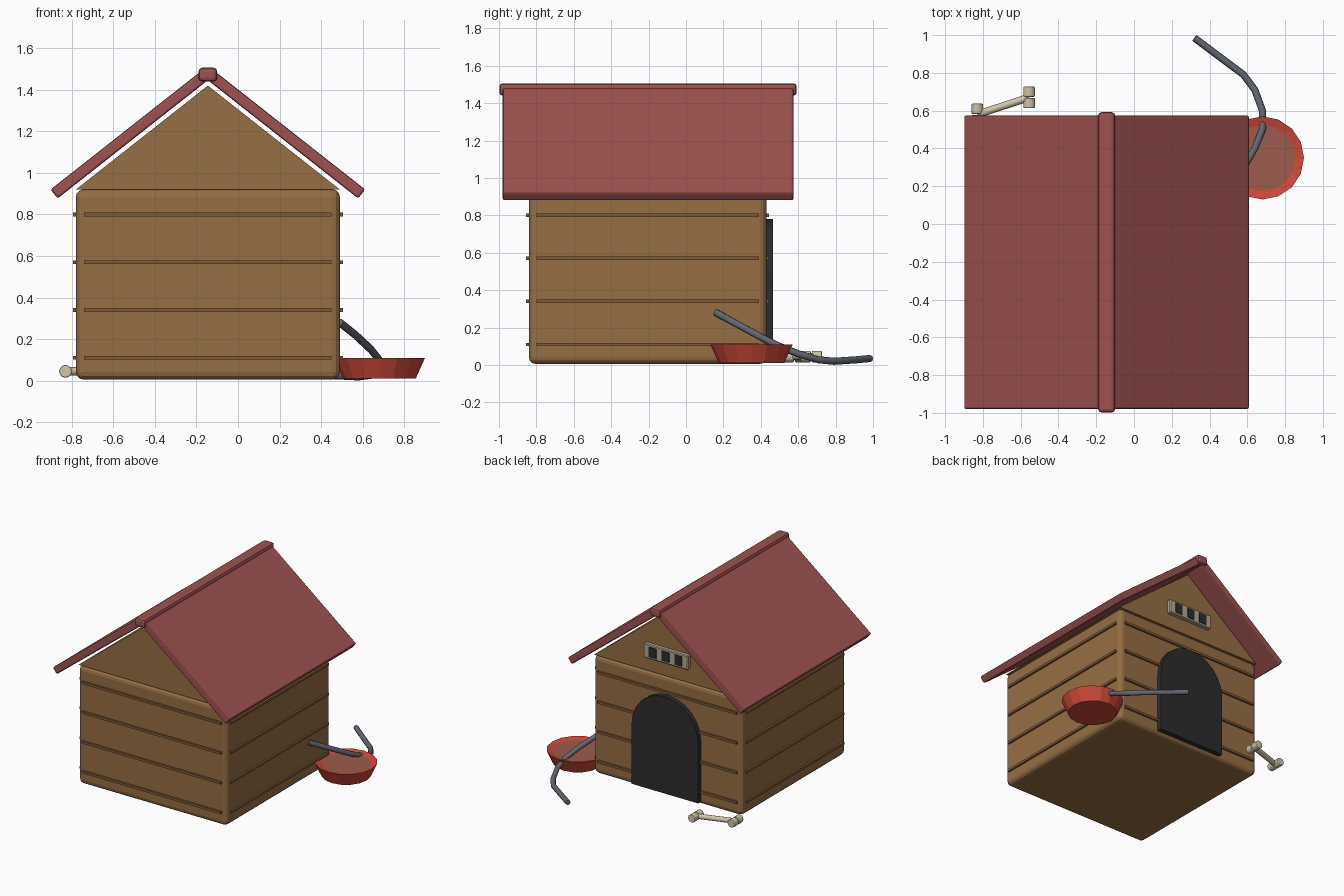
import bpy, bmesh, math
from mathutils import Vector

if "Cube" in bpy.data.objects:
    bpy.data.objects.remove(bpy.data.objects["Cube"])

CX, CY = -0.145, -0.205          # centre of the house
HALF = 0.635                     # half width of the house


def material(name, rgb):
    lin = [((c / 255 + 0.055) / 1.055) ** 2.4 for c in rgb]
    m = bpy.data.materials.new(name)
    m.diffuse_color = (*lin, 1)
    m.use_nodes = True
    m.node_tree.nodes["Principled BSDF"].inputs["Base Color"].default_value = m.diffuse_color
    return m


WOOD = material("brown_wood", (150, 110, 67))
GROOVE = material("dark_wood", (128, 92, 56))
ROOF = material("roof_red", (158, 82, 80))
BOWL = material("bowl_red", (205, 72, 57))
FOOD = material("food_brown", (155, 92, 76))
DARK = material("near_black", (44, 44, 45))
BONE = material("bone_cream", (208, 198, 168))
PLATE = material("plate_cream", (178, 170, 146))
STEEL = material("blue_grey", (98, 103, 114))


def finish(name, bm, mat, bevel=0, segments=2):
    bmesh.ops.recalc_face_normals(bm, faces=bm.faces)
    mesh = bpy.data.meshes.new(name)
    bm.to_mesh(mesh)
    bm.free()
    mesh.materials.append(mat)
    ob = bpy.data.objects.new(name, mesh)
    bpy.context.collection.objects.link(ob)
    if bevel:
        mod = ob.modifiers.new("bevel", 'BEVEL')
        mod.width, mod.segments = bevel, segments
    return ob


def box(name, centre, size, mat, bevel=0, segments=2):
    bm = bmesh.new()
    bmesh.ops.create_cube(bm, size=1)
    for v in bm.verts:
        v.co = Vector(a * b + c for a, b, c in zip(v.co, size, centre))
    return finish(name, bm, mat, bevel, segments)


def prism(name, profile, y0, y1, mat, bevel=0):
    """Extrude an x-z profile along y."""
    bm = bmesh.new()
    face = bm.faces.new([bm.verts.new((x, y0, z)) for x, z in profile])
    new = bmesh.ops.extrude_face_region(bm, geom=[face])["geom"]
    verts = [g for g in new if isinstance(g, bmesh.types.BMVert)]
    bmesh.ops.translate(bm, verts=verts, vec=(0, y1 - y0, 0))
    return finish(name, bm, mat, bevel)


def tube(name, points, radius, mat, sides=4):
    cu = bpy.data.curves.new(name, 'CURVE')
    cu.dimensions = '3D'
    cu.bevel_depth, cu.bevel_resolution, cu.use_fill_caps = radius, sides // 2 - 1, True
    sp = cu.splines.new('POLY')
    sp.points.add(len(points) - 1)
    for p, co in zip(sp.points, points):
        p.co = (*co, 1)
    cu.materials.append(mat)
    ob = bpy.data.objects.new(name, cu)
    bpy.context.collection.objects.link(ob)
    return ob


# House body and gable
box("house_body", (CX, CY, 0.463), (2 * HALF, 2 * HALF, 0.914), WOOD, 0.035, 3)
prism("gable", [(CX - HALF, 0.92), (CX + HALF, 0.92), (CX, 1.42)],
      CY - HALF + 0.005, CY + HALF - 0.005, WOOD)

# Plank strips on all four walls
for row, z in enumerate((0.11, 0.34, 0.57, 0.80)):
    for side, tag in ((-1, "a"), (1, "b")):
        box(f"plank_strip_x_{row}{tag}", (CX, CY + side * HALF, z), (1.19, 0.03, 0.018), GROOVE)
        box(f"plank_strip_y_{row}{tag}", (CX + side * HALF, CY, z), (0.03, 1.19, 0.018), GROOVE)

# Roof slabs and ridge cap
for side, tag in ((-1, "left"), (1, "right")):
    half_profile = [(0.04, 1.484), (0.757, 0.92), (0.723, 0.877), (0.006, 1.441)]
    prism("roof_" + tag, [(CX + side * x, z) for x, z in half_profile],
          -0.98, 0.575, ROOF, 0.01)
box("roof_ridge", (CX, -0.203, 1.473), (0.09, 1.59, 0.066), ROOF, 0.018)

# Arched doorway on the back wall
r, spring = 0.285, 0.495
arch = [(CX + r * math.cos(math.pi * i / 12), spring + r * math.sin(math.pi * i / 12))
        for i in range(13)]
prism("doorway", [(CX + r, 0.03)] + arch + [(CX - r, 0.03)], 0.42, 0.465, DARK)

# Plate with three dark panels above the doorway
yw = CY + HALF
box("gable_plate", (CX, yw + 0.005, 1.085), (0.38, 0.04, 0.11), PLATE, 0.006, 1)
for i in (-1, 0, 1):
    box(f"plate_panel_{i + 2}", (CX + i * 0.11, yw + 0.027, 1.085), (0.062, 0.008, 0.076), DARK)

# Feeding bowl: lathed profile with a sunken food disc
bm = bmesh.new()
N = 16
rings = []
for rad, z in ((0.175, 0.01), (0.22, 0.11), (0.175, 0.098)):
    rings.append([bm.verts.new((0.68 + rad * math.cos(2 * math.pi * i / N),
                                0.35 + rad * math.sin(2 * math.pi * i / N), z)) for i in range(N)])
for low, high in zip(rings, rings[1:]):
    for i in range(N):
        j = (i + 1) % N
        bm.faces.new((low[i], low[j], high[j], high[i]))
bm.faces.new(rings[0])
top = bm.faces.new(rings[-1])
top.material_index = 1
bowl = finish("bowl", bm, BOWL)
bowl.data.materials.append(FOOD)

# Leash trailing through the bowl
tube("leash", [(0.32, 0.985, 0.035), (0.42, 0.91, 0.028), (0.58, 0.79, 0.02), (0.64, 0.71, 0.028),
               (0.68, 0.60, 0.06), (0.68, 0.50, 0.10), (0.64, 0.40, 0.15), (0.565, 0.27, 0.22),
               (0.49, 0.16, 0.28)], 0.019, STEEL, 6)

# Bone: shaft and four short cylindrical knobs lying along y
zb = 0.045
tube("bone_shaft", [(-0.83, 0.58, zb), (-0.555, 0.67, zb)], 0.02, BONE, 6)
for i, (x, y) in enumerate(((-0.83, 0.61), (-0.83, 0.55), (-0.555, 0.70), (-0.555, 0.64))):
    profile = [(x + 0.031 * math.cos(math.pi * k / 6), zb + 0.031 * math.sin(math.pi * k / 6))
               for k in range(12)]
    prism(f"bone_knob_{i + 1}", profile, y - 0.027, y + 0.027, BONE, 0.006)
